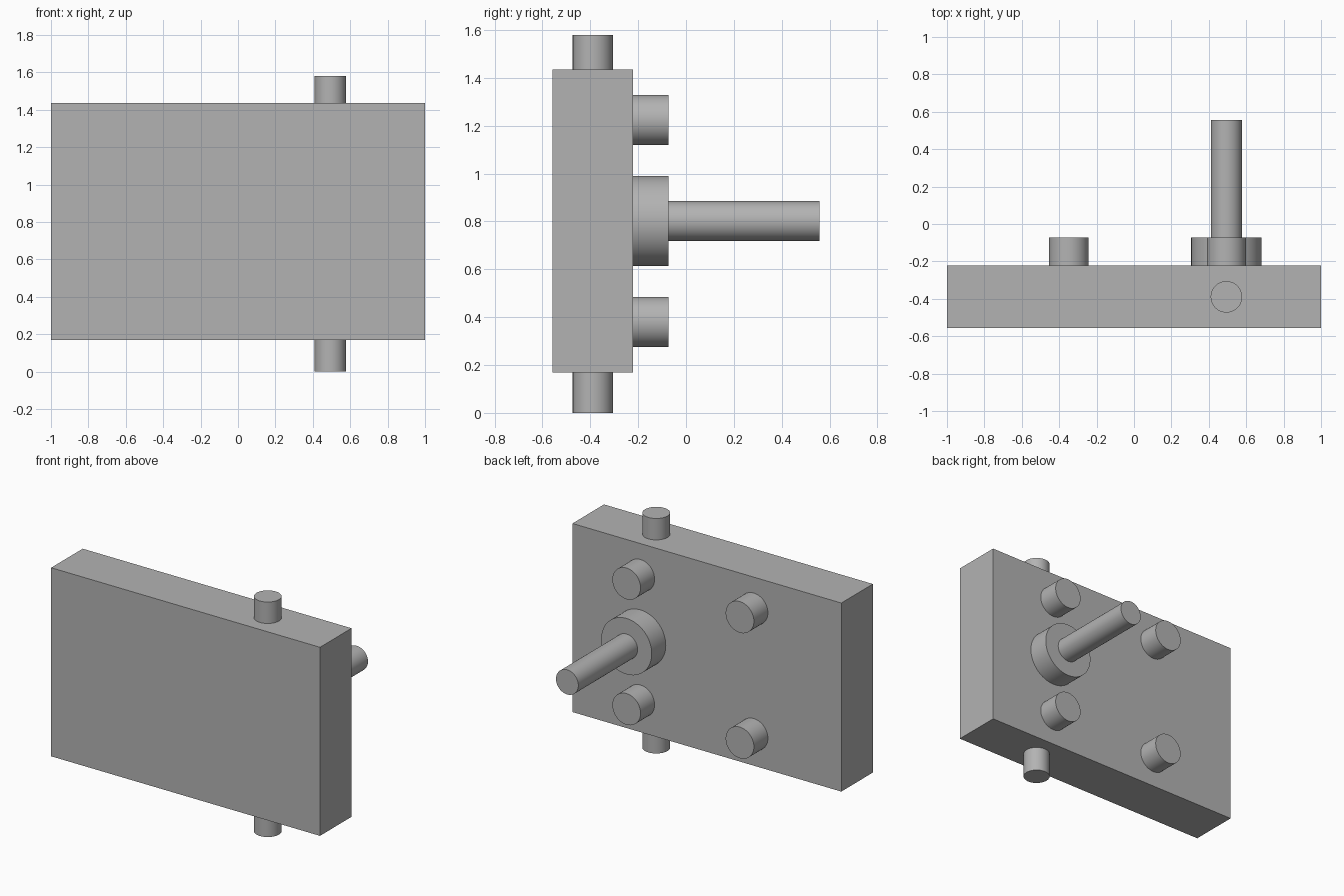
import bpy
import math

cube = bpy.data.objects.get("Cube")
if cube:
    bpy.data.objects.remove(cube, do_unlink=True)

grey = bpy.data.materials.new("plain grey")
grey.use_nodes = True
COLOUR = (0.45, 0.45, 0.45, 1)
grey.diffuse_color = COLOUR
grey.node_tree.nodes["Principled BSDF"].inputs["Base Color"].default_value = COLOUR

FRONT, BACK = -0.557, -0.222      # plate faces
BOTTOM, TOP = 0.168, 1.436
HEIGHT = 1.58
MID_Y = (FRONT + BACK) / 2
MID_Z = HEIGHT / 2 + 0.012
AXIS_X = 0.494                    # line shared by pins and shaft
BOSS_END = -0.073


def cylinder(name, radius, start, length, along_y=False):
    """Cylinder from a start point, running up z or back along y."""
    x, y, z = start
    centre = (x, y + length / 2, z) if along_y else (x, y, z + length / 2)
    bpy.ops.mesh.primitive_cylinder_add(
        vertices=64, radius=radius, depth=length, location=centre,
        rotation=(math.pi / 2 if along_y else 0, 0, 0))
    obj = bpy.context.object
    obj.name = name
    obj.data.materials.append(grey)
    bpy.ops.object.shade_smooth_by_angle(angle=math.radians(30))
    return obj


# Main plate
bpy.ops.mesh.primitive_cube_add(size=1, location=(0, MID_Y, (BOTTOM + TOP) / 2))
plate = bpy.context.object
plate.name = "plate"
plate.scale = (2, BACK - FRONT, TOP - BOTTOM)
bpy.ops.object.transform_apply(location=False, rotation=False, scale=True)
plate.data.materials.append(grey)

# Pivot pins above and below
cylinder("lower_pin", 0.084, (AXIS_X, MID_Y, 0), BOTTOM)
cylinder("upper_pin", 0.084, (AXIS_X, MID_Y, TOP), HEIGHT - TOP)

# Shaft and its collar on the back
cylinder("collar", 0.188, (AXIS_X, BACK, MID_Z), BOSS_END - BACK, True)
cylinder("shaft", 0.083, (AXIS_X, BOSS_END, MID_Z), -FRONT - BOSS_END, True)

# Four round bosses
for side, x in (("left", AXIS_X), ("right", -0.349)):
    for level, dz in (("upper", 0.422), ("lower", -0.422)):
        cylinder(f"{level}_{side}_boss", 0.105, (x, BACK, MID_Z + dz),
                 BOSS_END - BACK, True)
